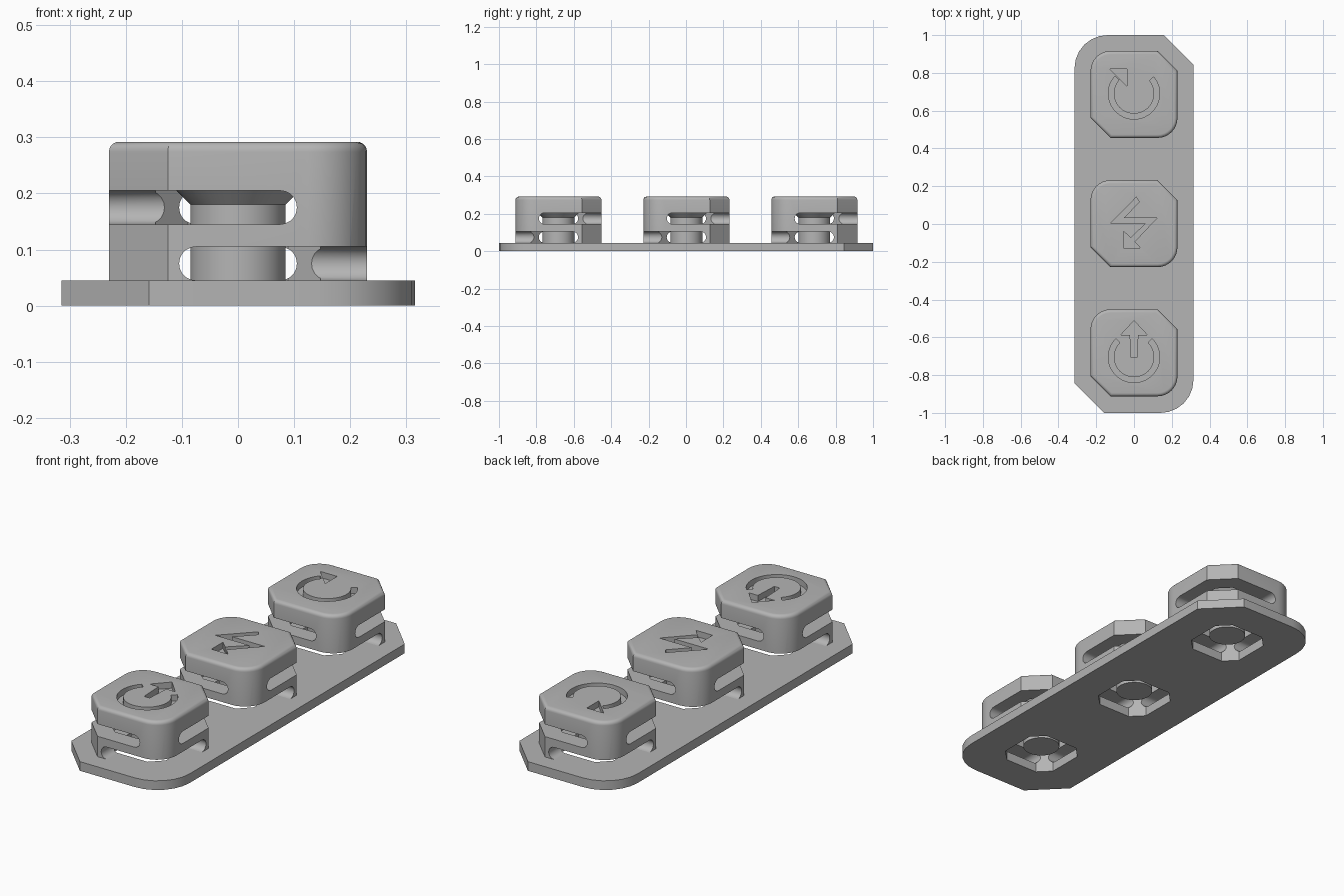
import bpy, bmesh
from math import sin, cos, pi, radians
from mathutils import Matrix

if "Cube" in bpy.data.objects:
    bpy.data.objects.remove(bpy.data.objects["Cube"], do_unlink=True)

grey = bpy.data.materials.new("mid_grey")
grey.use_nodes = True
grey.diffuse_color = (0.46, 0.46, 0.46, 1)
grey.node_tree.nodes["Principled BSDF"].inputs["Base Color"].default_value = (0.46, 0.46, 0.46, 1)

PLATE_TOP, CAP_TOP = 0.045, 0.292
WALL, CAVITY, CAVITY_TOP = 0.23, 0.147, 0.242
GAP = 0.03            # half height of a slot
SLOT_END = 0.075      # centre of a slot's round end


def arc(cx, cy, r, a0, a1, n):
    steps = [radians(a0 + (a1 - a0) * i / n) for i in range(n + 1)]
    return [(cx + r * cos(a), cy + r * sin(a)) for a in steps]


def outline(hx, hy, cut, r, n=8):
    """Two opposite corners chamfered, the other two rounded."""
    half = [(-hx, -hy + cut), (-hx + cut, -hy)] + arc(hx - r, -hy + r, r, -90, 0, n)
    return half + [(-x, -y) for x, y in half]


def octagon(h, cut):
    half = [(-h, -h + cut), (-h + cut, -h), (h - cut, -h), (h, -h + cut)]
    return half + [(-x, -y) for x, y in half]


def loft(name, sections, matrix=Matrix()):
    """Solid through matching outlines stacked at given heights."""
    bm = bmesh.new()
    rings = [[bm.verts.new((x, y, z)) for x, y in pts] for pts, z in sections]
    n = len(rings[0])
    bm.faces.new(rings[0][::-1])
    bm.faces.new(rings[-1])
    for low, high in zip(rings, rings[1:]):
        for i in range(n):
            j = (i + 1) % n
            bm.faces.new((low[i], low[j], high[j], high[i]))
    bmesh.ops.transform(bm, matrix=matrix, verts=bm.verts)
    bmesh.ops.recalc_face_normals(bm, faces=bm.faces)
    mesh = bpy.data.meshes.new(name)
    bm.to_mesh(mesh)
    bm.free()
    mesh.materials.append(grey)
    ob = bpy.data.objects.new(name, mesh)
    bpy.context.collection.objects.link(ob)
    return ob


def prism(name, pts, z0, z1, matrix=Matrix()):
    return loft(name, [(pts, z0), (pts, z1)], matrix)


def carve(ob, cutters):
    """Subtract the cutters, bake the result and remove them."""
    for c in cutters:
        c.hide_render = True
        mod = ob.modifiers.new("cut", 'BOOLEAN')
        mod.operation, mod.solver, mod.object = 'DIFFERENCE', 'EXACT', c
    bpy.context.view_layer.update()
    baked = bpy.data.meshes.new_from_object(ob.evaluated_get(bpy.context.evaluated_depsgraph_get()))
    ob.modifiers.clear()
    ob.data = baked
    for c in cutters:
        bpy.data.objects.remove(c, do_unlink=True)


def smooth(ob):
    bpy.ops.object.select_all(action='DESELECT')
    ob.select_set(True)
    bpy.context.view_layer.objects.active = ob
    bpy.ops.object.shade_smooth_by_angle(angle=radians(30))


def slot_arms(z, floor):
    """Slots wrapping two opposite rounded corners, each arm with a round end."""
    tip = arc(-SLOT_END, z, GAP, 90, 270, 10)
    profile = tip + [(-SLOT_END + 0.01, floor), (0.3, floor), (0.3, z + GAP)]
    stand = Matrix.Rotation(pi / 2, 4, 'X')          # profile height becomes z
    front = prism("slot_cutter", profile, 0.1, 0.3, stand)
    swap = Matrix(((0, -1, 0, 0), (-1, 0, 0, 0), (0, 0, 1, 0), (0, 0, 0, 1)))
    side = prism("slot_cutter", profile, 0.1, 0.3, swap @ stand)
    arms = [front, side]
    turn = Matrix.Rotation(pi, 4, 'Z')
    for a in (front, side):
        b = a.copy()
        b.data = a.data.copy()
        b.data.transform(turn)
        bpy.context.collection.objects.link(b)
        arms.append(b)
    for a in arms:
        bm = bmesh.new()
        bm.from_mesh(a.data)
        bmesh.ops.recalc_face_normals(bm, faces=bm.faces)
        bm.to_mesh(a.data)
        bm.free()
    return arms


def ring_band(cy, a0, a1):
    return arc(0, cy, 0.136, a0, a1, 40) + arc(0, cy, 0.107, a1, a0, 40)


# Engraved signs, as outlines around each button centre
signs = {
    "front": [
        ring_band(-0.022, 135, 405),
        [(-0.015, -0.025), (0.015, -0.025), (0.021, 0.095), (0.07, 0.095),
         (0, 0.17), (-0.07, 0.095), (-0.021, 0.095)]],
    "middle": [
        [(0.012, 0.14), (-0.125, 0), (0.062, 0), (-0.018, -0.076), (-0.055, -0.04),
         (-0.055, -0.13), (0.035, -0.13), (0.003, -0.096), (0.122, 0.03),
         (-0.054, 0.03), (0.028, 0.115)]],
    "back": [
        ring_band(0.005, 138, 400),
        [(-0.128, 0.135), (-0.036, 0.042), (-0.036, 0.135)]],
}
centres = {"front": -0.682, "middle": 0.002, "back": 0.686}

# Base plate with an opening under each button
plate = prism("base_plate", outline(0.315, 1.0, 0.156, 0.175, 6), 0, PLATE_TOP)
carve(plate, [prism("hole_cutter", octagon(CAVITY, 0.058), -0.1, 0.2,
                    Matrix.Translation((0, y, 0))) for y in centres.values()])
smooth(plate)

for place, y in centres.items():
    # Button shell with a rounded top rim
    rim = 0.018
    sections = [(outline(WALL, WALL, 0.105, 0.105), PLATE_TOP)]
    for i in range(6):
        a = pi / 2 * i / 5
        d = rim * (1 - cos(a))
        sections.append((outline(WALL - d, WALL - d, 0.105 - 0.586 * d, 0.105 - d),
                         CAP_TOP - rim + rim * sin(a)))
    shell = loft(place + "_button", sections)

    # Hollow inside, spring slots and engraved sign
    cutters = [prism("cavity_cutter", octagon(CAVITY, 0.058), -0.1, CAVITY_TOP)]
    cutters += slot_arms(0.075, 0.02)
    upper = slot_arms(0.175, 0.175 - GAP)
    for c in upper:
        c.data.transform(Matrix.Rotation(-pi / 2, 4, 'Z'))
    cutters += upper
    cutters += [prism("sign_cutter", pts, CAP_TOP - 0.03, CAP_TOP + 0.05)
                for pts in signs[place]]
    carve(shell, cutters)
    shell.location.y = y
    smooth(shell)

    # Plunger flaring into the underside of the cap
    def disc(r):
        return arc(0, 0, r, 0, 352.5, 47)
    stem = loft(place + "_plunger", [(disc(0.085), 0.04), (disc(0.085), 0.18), (disc(0.155), 0.25)])
    stem.location.y = y
    smooth(stem)
